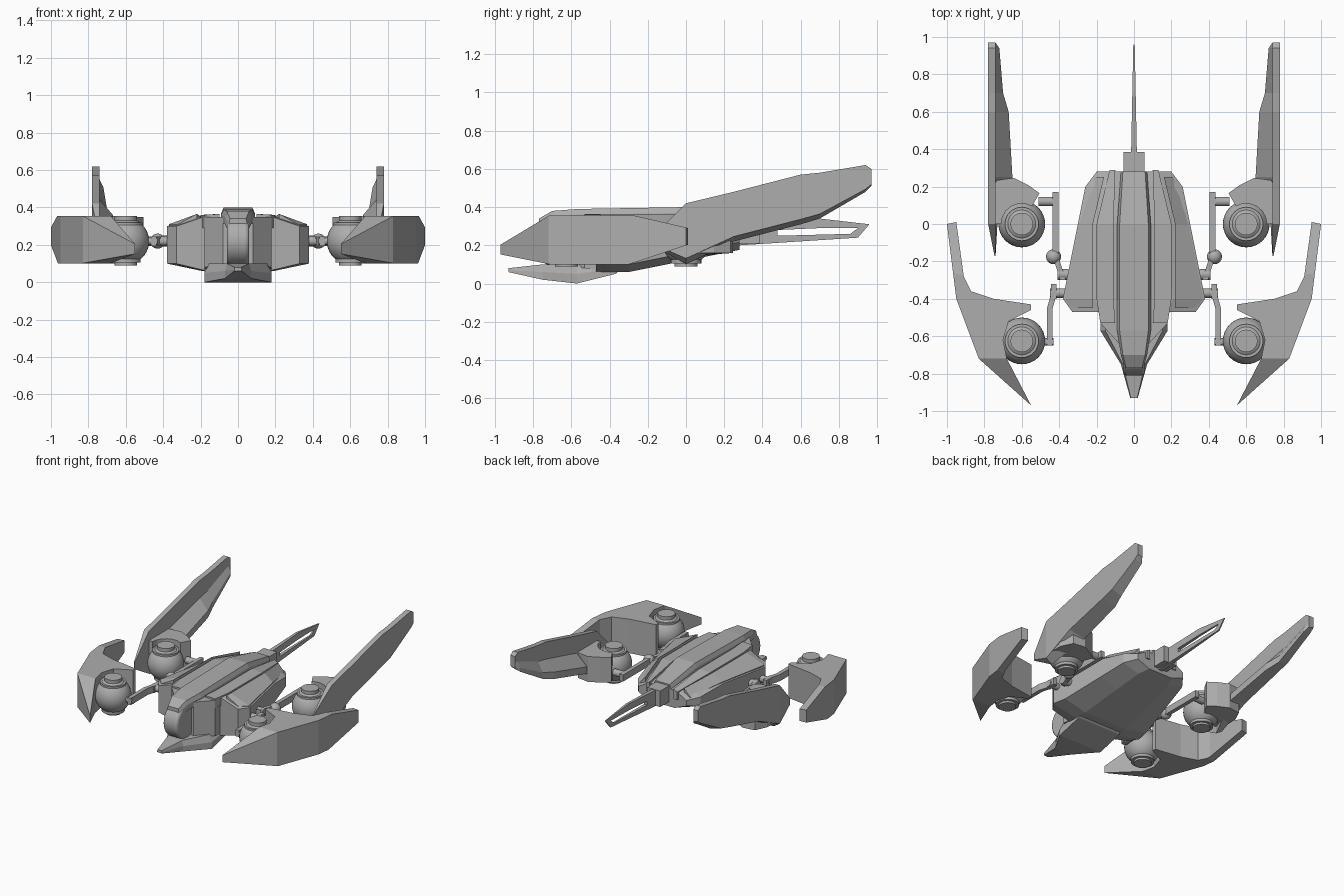
import bpy, bmesh, math
from mathutils import Matrix, Vector

if "Cube" in bpy.data.objects:
    bpy.data.objects.remove(bpy.data.objects["Cube"])

grey = bpy.data.materials.new("hull_grey")
grey.use_nodes = True
grey.diffuse_color = [.42] * 3 + [1]
grey.node_tree.nodes["Principled BSDF"].inputs["Base Color"].default_value = grey.diffuse_color

ARM_HEIGHT = .22


def finish(name, bm, smooth=False):
    """Turn a bmesh into a linked object with the hull colour."""
    bmesh.ops.recalc_face_normals(bm, faces=bm.faces)
    mesh = bpy.data.meshes.new(name)
    bm.to_mesh(mesh)
    bm.free()
    mesh.materials.append(grey)
    part = bpy.data.objects.new(name, mesh)
    bpy.context.collection.objects.link(part)
    if smooth:
        bpy.ops.object.select_all(action='DESELECT')
        part.select_set(True)
        bpy.context.view_layer.objects.active = part
        bpy.ops.object.shade_smooth_by_angle(angle=math.radians(35))
    return part


def loft(name, rings, closed=False, side=1):
    """Skin equal-length point rings; side -1 mirrors the part in x."""
    bm = bmesh.new()
    rows = [[bm.verts.new((x * side, y, z)) for x, y, z in ring] for ring in rings]
    pairs = list(zip(rows, rows[1:]))
    if closed:
        pairs.append((rows[-1], rows[0]))
    else:
        bm.faces.new(rows[0])
        bm.faces.new(rows[-1])
    for near, far in pairs:
        for i in range(len(near)):
            bm.faces.new((near[i - 1], near[i], far[i], far[i - 1]))
    return finish(name, bm)


def symmetric(y, half):
    """Full cross-section from a half profile of (x, z)."""
    return [(x, y, z) for x, z in half] + [(-x, y, z) for x, z in reversed(half)]


def carve(name, outline, bottom, top, cuts, side):
    """Extrude a plan outline, then slice it with sloping planes."""
    bm = bmesh.new()
    base = bm.faces.new([bm.verts.new((x * side, y, bottom)) for x, y in outline])
    extruded = bmesh.ops.extrude_face_region(bm, geom=[base], use_keep_orig=True)
    lifted = [item for item in extruded["geom"] if isinstance(item, bmesh.types.BMVert)]
    bmesh.ops.translate(bm, verts=lifted, vec=(0, 0, top - bottom))
    for y, z, slope, keep in cuts:
        sliced = bmesh.ops.bisect_plane(
            bm, geom=bm.verts[:] + bm.edges[:] + bm.faces[:], plane_co=(0, y, z),
            plane_no=Vector((0, -slope, 1)) * keep, clear_outer=True)
        rim = [item for item in sliced["geom_cut"] if isinstance(item, bmesh.types.BMEdge)]
        bmesh.ops.holes_fill(bm, edges=rim, sides=0)
    return finish(name, bm)


def disc(name, centre, radius, depth, axis='Z'):
    """Plain cylinder along z or x."""
    bm = bmesh.new()
    turn = Matrix.Rotation(math.pi / 2, 4, 'Y') if axis == 'X' else Matrix()
    bmesh.ops.create_cone(bm, cap_ends=True, segments=32, radius1=radius, radius2=radius,
                          depth=depth, matrix=Matrix.Translation(centre) @ turn)
    return finish(name, bm, True)


def sphere(name, centre, radius):
    bm = bmesh.new()
    bmesh.ops.create_uvsphere(bm, u_segments=32, v_segments=20, radius=radius,
                              matrix=Matrix.Translation(centre))
    return finish(name, bm, True)


def bar(name, path, side):
    """Flat strut following a plan path at arm height."""
    wide, tall = .015, .025
    loft(name, [[(x + i * wide, y, ARM_HEIGHT + j * tall)
                 for i, j in ((-1, -1), (1, -1), (1, 1), (-1, 1))] for x, y in path], side=side)


def roof(y):
    """Deck height, falling away over the rear half."""
    return .35 - .15 * max(y, 0)


def hull_width(y):
    return .3 - .2 * y


# Main hull: broad wedge with an upswept belly
def hull_section(y, width):
    belly = .1 + .2 * max(y + .3, 0)
    return symmetric(y, [(width * .55, roof(y)), (width, roof(y) - .05),
                         (width, belly), (width * .5, belly - .04)])


hull = [hull_section(y, hull_width(y)) for y in (-.4, -.3, 0, .2)]
loft("main_hull", [hull_section(-.47, .33)] + hull + [hull_section(.28, .2)])

# Raised centre spine
spine = [(-.77, .05, .34), (-.7, .07, .38), (-.57, .09, .39), (0, .09, .4), (.28, .07, .34)]
loft("centre_spine", [symmetric(y, [(w * .85, top), (w, top - .03), (w, top - .07)])
                      for y, w, top in spine])

# Deck panels beside the spine, separated by grooves
for side in (1, -1):
    def panel(name, stations):
        loft(name, [[(inner, y, roof(y) + .015), (outer, y, roof(y) + tilt),
                     (outer, y, roof(y) - .06), (inner, y, roof(y) - .06)]
                    for y, inner, outer, tilt in stations], side=side)

    panel("roof_panel", [(-.53, .1, .18, .01), (-.4, .11, .2, .01), (0, .11, .2, .01), (.29, .1, .13, 0)])
    panel("shoulder_panel", [(y, min(.22, width - .06), width - .01, -.04)
                             for y, width in ((-.45, .33), (-.4, .38), (0, .3), (.25, .22))])

# Nose block, drum and the keel blade beneath
nose = [(-.4, .18, .06), (-.53, .18, .08), (-.64, .08, .1)]
loft("nose_block", [symmetric(y, [(w, roof(y)), (w, low)]) for y, w, low in nose])
drum = disc("nose_drum", (0, -.68, ARM_HEIGHT), .13, .12, 'X')
rounding = drum.modifiers.new("rounded_rim", 'BEVEL')
rounding.width, rounding.segments = .02, 3
keel = [(-.93, .02, .06, .08), (-.75, .07, .02, .1), (-.57, .18, 0, .1), (-.37, .18, .05, .11), (-.3, .15, .1, .13)]
loft("keel", [symmetric(y, [(w * .85, top), (w, (top + low) / 2), (w, low)])
              for y, w, low, top in keel])

# Tail block and slotted tail fin
loft("tail_block", [symmetric(y, [(.055, .33), (.055, .21)]) for y in (.24, .385)])
rim = [(.28, .2), (.9, .24), (.96, .31), (.7, .34), (.28, .32)]
slot = [(.48, .25), (.86, .26), (.9, .29), (.7, .29), (.48, .28)]


def fin_ring(outer, inner):
    def edge(point, sign):
        return (sign * (.003 + .02 * (1 - point[0])), *point)
    return [edge(outer, -1), edge(outer, 1), edge(inner, 1), edge(inner, -1)]


loft("tail_fin", [fin_ring(o, i) for o, i in zip(rim, slot)], closed=True)

# Wing shapes shared by both sides
front_plan = [(.55, -.97), (.83, -.72), (.95, -.4), (1, 0), (.95, .01), (.91, -.28), (.87, -.36),
              (.75, -.4), (.55, -.43), (.55, -.46), (.67, -.52), (.7, -.62), (.68, -.72)]
front_cuts = [(-.71, .36, .6, 1), (-.71, .1, -.2, -1), (-.29, .36, -.23, 1), (-.3, .1, .33, -1)]
rear_stations = [(-.17, .74, .2, .25), (0, .73, .1, .42), (.25, .65, .22, .48),
                 (.6, .67, .31, .57), (.7, .7, .34, .58), (.94, .72, .48, .62), (.97, .74, .51, .6)]


def blade_ring(y, ledge, low, top):
    """Upright blade with a ledge along its inner foot."""
    outer = .78 + .2 * min(y, 0)
    inner = max(ledge, outer - .04)
    tall = top - low
    return [(ledge, y, low), (outer, y, low + tall * .1), (outer, y, top),
            (inner, y, top), (inner, y, low + tall / 2), (ledge, y, low + tall * .2)]


def cradle_ring(step, reach):
    """Slice of the collar wrapping the rear thruster."""
    angle = math.radians(20 * step)
    return [(.6 + r * math.cos(angle), r * math.sin(angle), z)
            for r, z in ((.11, .15), (reach, .16), (reach, .35), (.11, .35))]


for side in (1, -1):
    # Ball thrusters with stacked cap and nozzle rings
    for place, y in (("front", -.625), ("rear", 0)):
        def ring(name, height, radius, depth):
            disc(f"{place}_{name}", (.6 * side, y, ARM_HEIGHT + height), radius, depth)

        sphere(f"{place}_thruster", (.6 * side, y, ARM_HEIGHT), .125)
        ring("cap_collar", .09, .09, .02)
        ring("cap", .1, .06, .07)
        ring("nozzle_collar", -.1, .08, .03)
        ring("nozzle", -.1, .06, .06)

    # Wings
    carve("front_wing", front_plan, .1, .355, front_cuts, side)
    loft("rear_wing", [blade_ring(*station) for station in rear_stations], side=side)
    reaches = (.18, .19, .23, .27, .25, .21, .19)
    loft("thruster_cradle", [cradle_ring(*slice_) for slice_ in enumerate(reaches)], side=side)

    # Jointed arms
    bar("front_knuckle", [(.43, -.32), (.43, -.4)], side)
    bar("front_arm", [(.43, -.38), (.45, -.45), (.45, -.65)], side)
    bar("rear_link", [(.38, -.3), (.42, -.17)], side)
    bar("rear_arm", [(.42, -.17), (.42, .17)], side)
    sphere("rear_joint", (.43 * side, -.175, ARM_HEIGHT), .04)
    for name, x, y, radius, depth in (("front_pivot", .4, -.37, .025, .1), ("rear_pivot", .38, -.27, .03, .06),
                                      ("front_axle", .47, -.63, .02, .08), ("rear_axle", .46, .12, .025, .1)):
        disc(name, (x * side, y, ARM_HEIGHT), radius, depth, 'X')
